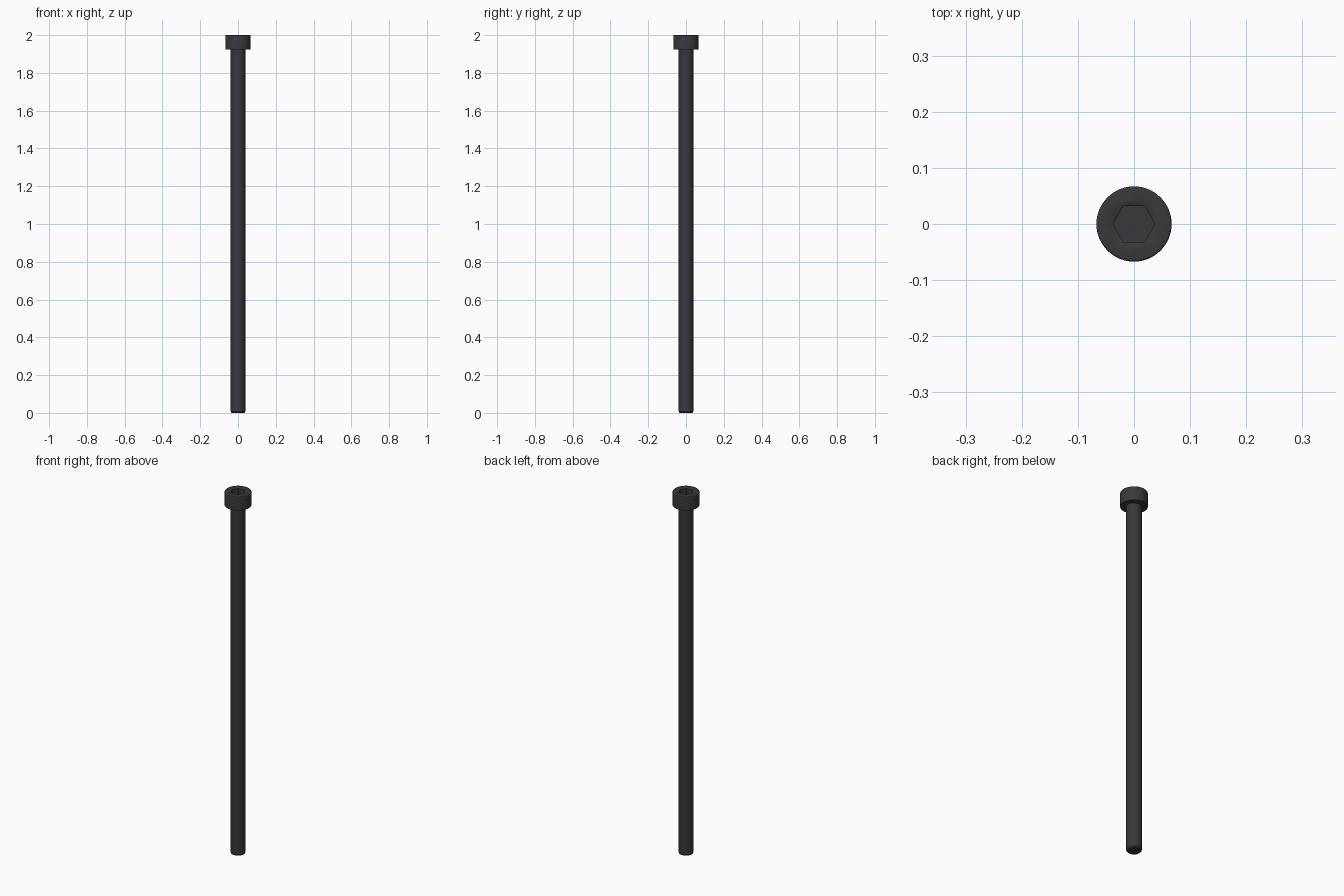
import bpy, bmesh, math

if "Cube" in bpy.data.objects:
    bpy.data.objects.remove(bpy.data.objects["Cube"])


def lathe(name, profile, sides):
    """Revolve (radius, z) points about z; flat end caps close the solid."""
    bm = bmesh.new()
    rings = [[bm.verts.new((r * math.cos(2 * math.pi * i / sides),
                            r * math.sin(2 * math.pi * i / sides), z))
              for i in range(sides)] for r, z in profile]
    for a, b in zip(rings, rings[1:]):
        for i in range(sides):
            j = (i + 1) % sides
            bm.faces.new((a[i], a[j], b[j], b[i]))
    bm.faces.new(rings[0][::-1])
    bm.faces.new(rings[-1])
    bmesh.ops.recalc_face_normals(bm, faces=bm.faces)
    mesh = bpy.data.meshes.new(name)
    bm.to_mesh(mesh)
    bm.free()
    obj = bpy.data.objects.new(name, mesh)
    bpy.context.collection.objects.link(obj)
    return obj


# Shank with chamfered tip and cylindrical head with rounded top rim
head_r, shank_r, head_z, fillet = 0.067, 0.0385, 1.923, 0.004
profile = [(shank_r - 0.005, 0), (shank_r, 0.007), (shank_r, head_z),
           (head_r - 0.001, head_z), (head_r, head_z + 0.001)]
for k in range(5):
    t = k * math.pi / 8
    profile.append((head_r - fillet + fillet * math.cos(t),
                    2 - fillet + fillet * math.sin(t)))
screw = lathe("socket_head_screw", profile, 64)

# Hex socket and its shallow countersink
hex_cut = lathe("hex_socket_cutter", [(0.0375, 1.962), (0.0375, 2.02)], 6)
cone_cut = lathe("countersink_cutter", [(0.0325, 1.997), (0.0435, 2.003)], 64)

mat = bpy.data.materials.new("black_steel")
mat.diffuse_color = (0.04, 0.04, 0.045, 1)
mat.use_nodes = True
mat.node_tree.nodes["Principled BSDF"].inputs["Base Color"].default_value = mat.diffuse_color
for obj in (screw, hex_cut, cone_cut):
    obj.data.materials.append(mat)

bpy.context.view_layer.objects.active = screw
screw.select_set(True)
for cutter in (hex_cut, cone_cut):
    mod = screw.modifiers.new(cutter.name, 'BOOLEAN')
    mod.operation = 'DIFFERENCE'
    mod.solver = 'EXACT'
    mod.object = cutter
    bpy.ops.object.modifier_apply(modifier=mod.name)
    bpy.data.objects.remove(cutter)

bpy.ops.object.shade_smooth_by_angle(angle=math.radians(30))
